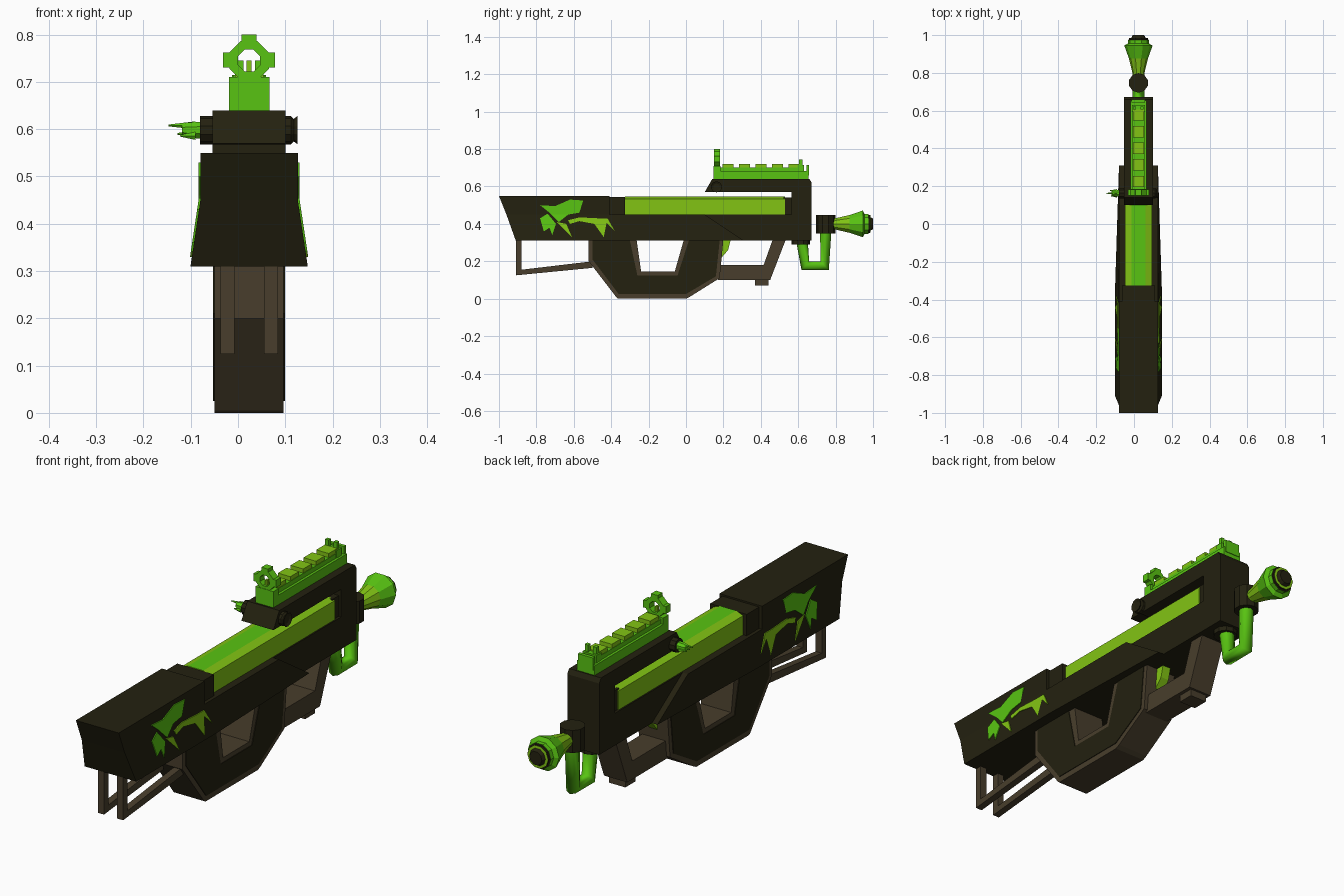
import bpy, bmesh, math
from mathutils import Vector

cube = bpy.data.objects.get("Cube")
if cube:
    bpy.data.objects.remove(cube, do_unlink=True)

CX = 0.0235  # sideways centre of the body


def material(name, rgb):
    m = bpy.data.materials.new(name)
    m.use_nodes = True
    m.diffuse_color = (*rgb, 1)
    m.node_tree.nodes["Principled BSDF"].inputs["Base Color"].default_value = (*rgb, 1)
    return m


DARK = material("dark_olive", (0.017, 0.015, 0.005))
BROWN = material("brown", (0.065, 0.048, 0.025))
GREEN = material("bright_green", (0.098, 0.55, 0.006))
LIME = material("lime", (0.223, 0.55, 0.007))


def finish(name, bm, *mats):
    bmesh.ops.recalc_face_normals(bm, faces=bm.faces)
    mesh = bpy.data.meshes.new(name)
    bm.to_mesh(mesh)
    bm.free()
    ob = bpy.data.objects.new(name, mesh)
    bpy.context.collection.objects.link(ob)
    for m in mats:
        mesh.materials.append(m)
    return ob


def prism(name, pts, half, mat, x=CX):
    """Side profile (y, z) extruded across x; half may be a function of y and z."""
    width = half if callable(half) else lambda y, z: half
    bm = bmesh.new()
    sides = [[bm.verts.new((x + s * width(y, z), y, z)) for y, z in pts] for s in (-1, 1)]
    for loop in sides:
        bm.faces.new(loop)
    a, b = sides
    for i in range(len(pts)):
        j = (i + 1) % len(pts)
        bm.faces.new((a[i], a[j], b[j], b[i]))
    return finish(name, bm, mat)


def block(name, y0, y1, z0, z1, half, mat, x=CX):
    return prism(name, [(y0, z0), (y1, z0), (y1, z1), (y0, z1)], half, mat, x)


def lathe(name, prof, centre, axis, seg, mats, bands=None, closed=False):
    """Turn (radius, position) points round an axis; bands gives a material per step."""
    bm = bmesh.new()
    rings = []
    for r, h in prof:
        ring = []
        for k in range(seg):
            t = 2 * math.pi * (k + 0.5) / seg
            p = Vector(centre)
            p[axis] = h
            p[(axis + 1) % 3] += r * math.cos(t)
            p[(axis + 2) % 3] += r * math.sin(t)
            ring.append(bm.verts.new(p))
        rings.append(ring)
    n = len(prof)
    for i in range(n if closed else n - 1):
        a, b = rings[i], rings[(i + 1) % n]
        for k in range(seg):
            f = bm.faces.new((a[k], a[k - 1], b[k - 1], b[k]))
            f.material_index = bands[i] if bands else 0
    if not closed:
        bm.faces.new(rings[0])
        bm.faces.new(rings[-1]).material_index = bands[-1] if bands else 0
    return finish(name, bm, *mats)


def flare(y, z):
    """Half width of the stock, spreading towards its lower edge."""
    low = min(max((0.45 - z) / 0.14, 0), 1)
    along = min(max((0.31 - y) / 0.66, 0), 1)
    return 0.103 + 0.021 * low * along


# Stock and lower body
prism("stock_upper", [(-1, .55), (-.41, .55), (-.41, .45), (-.96, .45)], flare, DARK)
prism("stock_lower", [(-.96, .45), (-.35, .45), (-.35, .31), (-.91, .31)], flare, DARK)
prism("lower_body", [(-.35, .45), (.1, .45), (.31, .31), (-.35, .31)], flare, DARK)
block("stock_neck", -.42, -.325, .44, .543, .088, DARK)

# Rear receiver with the arm reaching forward over the magazine
prism("receiver", [(.1, .57), (.14, .64), (.66, .64), (.672, .62), (.672, .31), (0, .31),
                   (0, .45), (.565, .45), (.565, .57)], .077, DARK)
block("magazine_end", .52, .57, .44, .54, .066, DARK)

# Magazine with a green stripe on its top
bm = bmesh.new()
section = [(-.071, .44), (-.071, .533), (-.037, .546), (.037, .546), (.071, .533), (.071, .44)]
front = bm.faces.new([bm.verts.new((CX + x, -.325, z)) for x, z in section])
ext = bmesh.ops.extrude_face_region(bm, geom=[front])["geom"]
bmesh.ops.translate(bm, verts=[v for v in ext if isinstance(v, bmesh.types.BMVert)], vec=(0, .855, 0))
bm.normal_update()
for f in bm.faces:
    f.material_index = int(abs(f.normal.z) > .99)
finish("magazine", bm, LIME, GREEN)

# Thumbhole grip with dark side panels
grip = [(-.52, .32), (-.52, .2), (-.37, .005), (-.36, 0), (.0, 0), (.02, .01), (.18, .11), (.2, .32),
        (-.01, .32), (-.06, .145), (-.24, .145), (-.265, .32)]
prism("grip_loop", grip, .073, BROWN)
panel = [(-.5, .31), (-.5, .21), (-.36, .025), (.0, .025), (.16, .12), (.18, .31),
         (.015, .31), (-.045, .125), (-.26, .125), (-.3, .31)]
for s in (-1, 1):
    prism("grip_panel", panel, .003, DARK, CX + s * .073)

# Rear hand guard, foot and trigger
prism("hand_guard", [(.17, .1), (.45, .1), (.535, .32), (.465, .32), (.415, .18), (.18, .18)], .056, BROWN)
block("guard_foot", .37, .44, .07, .11, .04, BROWN)
prism("trigger", [(.19, .32), (.24, .32), (.225, .26), (.19, .22)], .02, LIME)

# Paired wire frames below the stock
for s in (-1, 1):
    prism("stock_frame", [(-.91, .32), (-.91, .125), (-.5, .165), (-.5, .2), (-.88, .155), (-.88, .32)],
          .015, BROWN, CX + s * .046)

# Top rail and its teeth
block("rail_base", .15, .655, .63, .682, .043, GREEN)
block("rail_top", .17, .63, .68, .702, .032, GREEN)
for i in range(5):
    y = .225 + i * .088
    block("rail_tooth", y - .03, y + .03, .7, .72, .03, LIME)
for s in (-1, 1):
    block("rear_sight_ear", .605, .622, .68, .745, .008, GREEN, CX + s * .02)
block("rear_sight_base", .595, .63, .68, .715, .034, GREEN)
block("rail_stop", .643, .658, .66, .715, .036, GREEN)

# Front ring sight
block("front_sight_base", .148, .185, .63, .71, .043, GREEN)
lathe("front_sight_ring", [(.025, .15), (.045, .15), (.045, .183), (.025, .183)],
      (CX, 0, .745), 1, 8, [GREEN], closed=True)
block("front_sight_top", .15, .183, .78, .8, .016, GREEN)
for s in (-1, 1):
    block("front_sight_ear", .15, .183, .73, .762, .008, GREEN, CX + s * .047)
block("front_sight_post", .16, .172, .71, .745, .005, LIME)

# Cross pin with a jagged green tip on one end
pin = (0, .163, .598)
lathe("cross_pin", [(.03, -.08), (.03, .112), (.024, .118), (.03, .126), (.018, .12)], pin, 0, 10, [DARK])
lathe("pin_tip", [(.02, -.07), (.017, -.11), (.012, -.118)], pin, 0, 8, [GREEN])
for dy, dz, tip in ((.0, .01, -.147), (.014, -.008, -.128), (-.014, -.012, -.122)):
    lathe("tip_spike", [(.009, -.09), (.002, tip)], (0, .163 + dy, .598 + dz), 0, 5, [GREEN])

# Bent green pipe behind the body
curve = bpy.data.curves.new("bent_pipe", "CURVE")
curve.dimensions = "3D"
curve.bevel_depth = .031
curve.bevel_resolution = 2
curve.use_fill_caps = True
path = [(.62, .31), (.638, .176), (.742, .176), (.747, .37)]
spline = curve.splines.new("POLY")
spline.points.add(len(path) - 1)
for p, (y, z) in zip(spline.points, path):
    p.co = (CX, y, z, 1)
curve.materials.append(GREEN)
bpy.context.collection.objects.link(bpy.data.objects.new("bent_pipe", curve))
lathe("pipe_collar", [(.05, .29), (.05, .33)], (CX, .613, 0), 2, 10, [DARK])
lathe("pipe_head", [(.052, .35), (.052, .448)], (CX, .747, 0), 2, 10, [DARK])

# Flared nozzle with a banded cap
lathe("nozzle", [(.03, .77), (.032, .8), (.05, .875), (.075, .945), (.056, .955), (.056, .975),
                 (.05, .976), (.05, .985), (.038, .986), (.03, 1)],
      (CX, 0, .4), 1, 10, [LIME, GREEN, DARK], [0, 0, 1, 1, 1, 2, 2, 0, 2])

# Clawed creature painted on both sides of the stock
crest = [(-.78, .5), (-.7, .495), (-.62, .53), (-.55, .525), (-.56, .5), (-.61, .49), (-.57, .46),
         (-.63, .45), (-.68, .41), (-.73, .46)]
jaw = [(-.78, .43), (-.74, .455), (-.695, .4), (-.715, .34), (-.73, .38), (-.76, .36)]
claw = [(-.69, .41), (-.64, .4), (-.61, .33), (-.65, .37)]
limb = [(-.63, .42), (-.57, .435), (-.47, .43), (-.42, .43), (-.38, .36), (-.43, .41), (-.46, .41),
        (-.44, .33), (-.49, .4), (-.57, .415), (-.62, .4)]


def decal(name, pts, mat, side):
    bm = bmesh.new()
    bm.faces.new([bm.verts.new((0, y, z)) for y, z in pts])
    bmesh.ops.triangulate(bm, faces=bm.faces)
    bmesh.ops.bisect_plane(bm, geom=bm.verts[:] + bm.edges[:] + bm.faces[:],
                           plane_co=(0, 0, .45), plane_no=(0, 0, 1))
    ext = bmesh.ops.extrude_face_region(bm, geom=bm.faces[:])["geom"]
    outer = {v for v in ext if isinstance(v, bmesh.types.BMVert)}
    for v in bm.verts:
        lift = .004 if v in outer else -.002
        v.co.x = CX + side * (flare(v.co.y, v.co.z) + lift)
    finish(name, bm, mat)


for side in (-1, 1):
    decal("creature_crest", crest, GREEN, side)
    decal("creature_jaw", jaw, GREEN, side)
    decal("creature_claw", claw, LIME, side)
    decal("creature_limb", limb, LIME, side)
